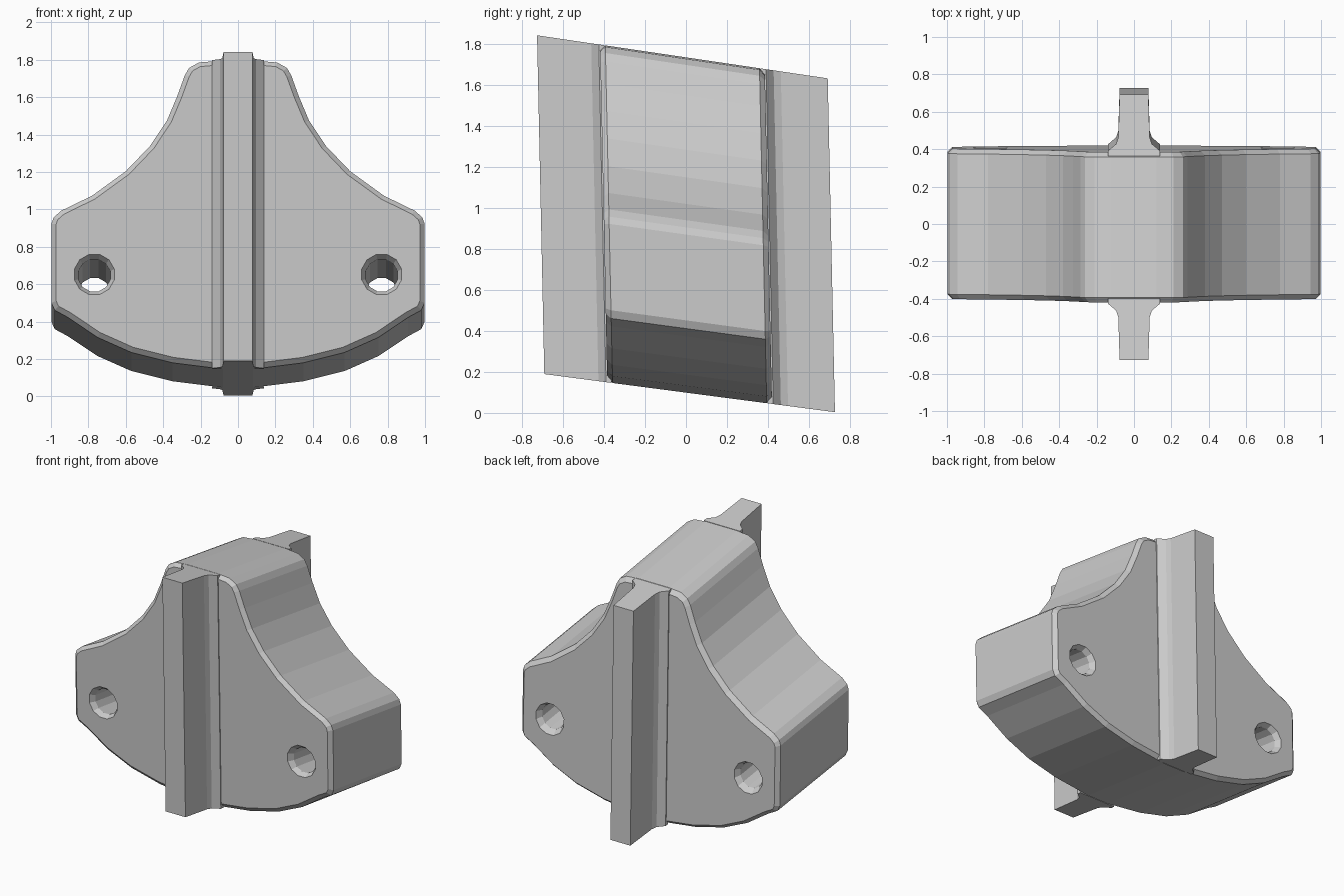
import bpy, bmesh, math

if "Cube" in bpy.data.objects:
    bpy.data.objects.remove(bpy.data.objects["Cube"])


def make_object(name, bm):
    bmesh.ops.recalc_face_normals(bm, faces=bm.faces[:])
    mesh = bpy.data.meshes.new(name)
    bm.to_mesh(mesh)
    bm.free()
    obj = bpy.data.objects.new(name, mesh)
    bpy.context.collection.objects.link(obj)
    return obj


def extrude(points, offset):
    bm = bmesh.new()
    face = bm.faces.new([bm.verts.new(p) for p in points])
    geom = bmesh.ops.extrude_face_region(bm, geom=[face])["geom"]
    moved = [g for g in geom if isinstance(g, bmesh.types.BMVert)]
    bmesh.ops.translate(bm, vec=offset, verts=moved)
    return bm


def lofted_rings(bm, cx, cz, rings, sides):
    """Closed tube along y from (y, radius) rings."""
    loops = []
    for y, r in rings:
        loops.append([bm.verts.new((cx + r * math.cos(2 * math.pi * (i + 0.5) / sides), y,
                                    cz + r * math.sin(2 * math.pi * (i + 0.5) / sides)))
                      for i in range(sides)])
    for a, b in zip(loops, loops[1:]):
        for i in range(sides):
            j = (i + 1) % sides
            bm.faces.new((a[i], a[j], b[j], b[i]))
    bm.faces.new(loops[0])
    bm.faces.new(loops[-1])


def shear(obj):
    """Lean the part: depth lines fall to the back, faces tip slightly forward."""
    for v in obj.data.vertices:
        x, y, z = v.co
        v.co = (x, y - 0.0215 * (z - 0.92), z - (0.13 + 0.0104 * z) * y)


TOP, BOTTOM, DEPTH = 1.737, 0.0965, 0.402

# Bell-shaped body, half outline from bottom centre to top centre
half = [(0.08, BOTTOM), (0.35, 0.13), (0.57, 0.185), (0.75, 0.265), (0.91, 0.372),
        (0.98, 0.41), (0.998, 0.45), (0.998, 0.87), (0.985, 0.905), (0.945, 0.94),
        (0.78, 1.02), (0.60, 1.15), (0.47, 1.285), (0.38, 1.42), (0.325, 1.55),
        (0.285, 1.66), (0.262, 1.70), (0.21, 1.729), (0.12, TOP)]
outline = half + [(-x, z) for x, z in reversed(half)]
bm = extrude([(x, -DEPTH, z) for x, z in outline], (0, 2 * DEPTH, 0))
caps = [e for e in bm.edges if abs(e.verts[0].co.y - e.verts[1].co.y) < 1e-6]
bmesh.ops.bevel(bm, geom=caps, offset=0.026, segments=1, affect='EDGES')
body = make_object("body", bm)

# Bolt holes with flared mouths
bm = bmesh.new()
for side in (-1, 1):
    lofted_rings(bm, side * 0.768, 0.597,
                 [(-0.45, 0.14), (-0.365, 0.088), (0.365, 0.088), (0.45, 0.14)], 12)
cutter = make_object("hole_cutter", bm)
cutter.hide_render = True
mod = body.modifiers.new("holes", 'BOOLEAN')
mod.operation = 'DIFFERENCE'
mod.solver = 'EXACT'
mod.object = cutter
bpy.context.view_layer.objects.active = body
bpy.ops.object.modifier_apply(modifier=mod.name)
bpy.data.objects.remove(cutter)
shear(body)

# Front and back ribs with filleted roots
rib_half = [(0.077, 0.709), (0.084, 0.48), (0.096, 0.445), (0.14, 0.408), (0.14, 0.38)]
for name, side in (("front_rib", -1), ("back_rib", 1)):
    section = rib_half + [(-x, y) for x, y in reversed(rib_half)]
    rib = make_object(name, extrude([(x, side * y, BOTTOM) for x, y in section],
                                    (0, 0, TOP - BOTTOM)))
    shear(rib)
